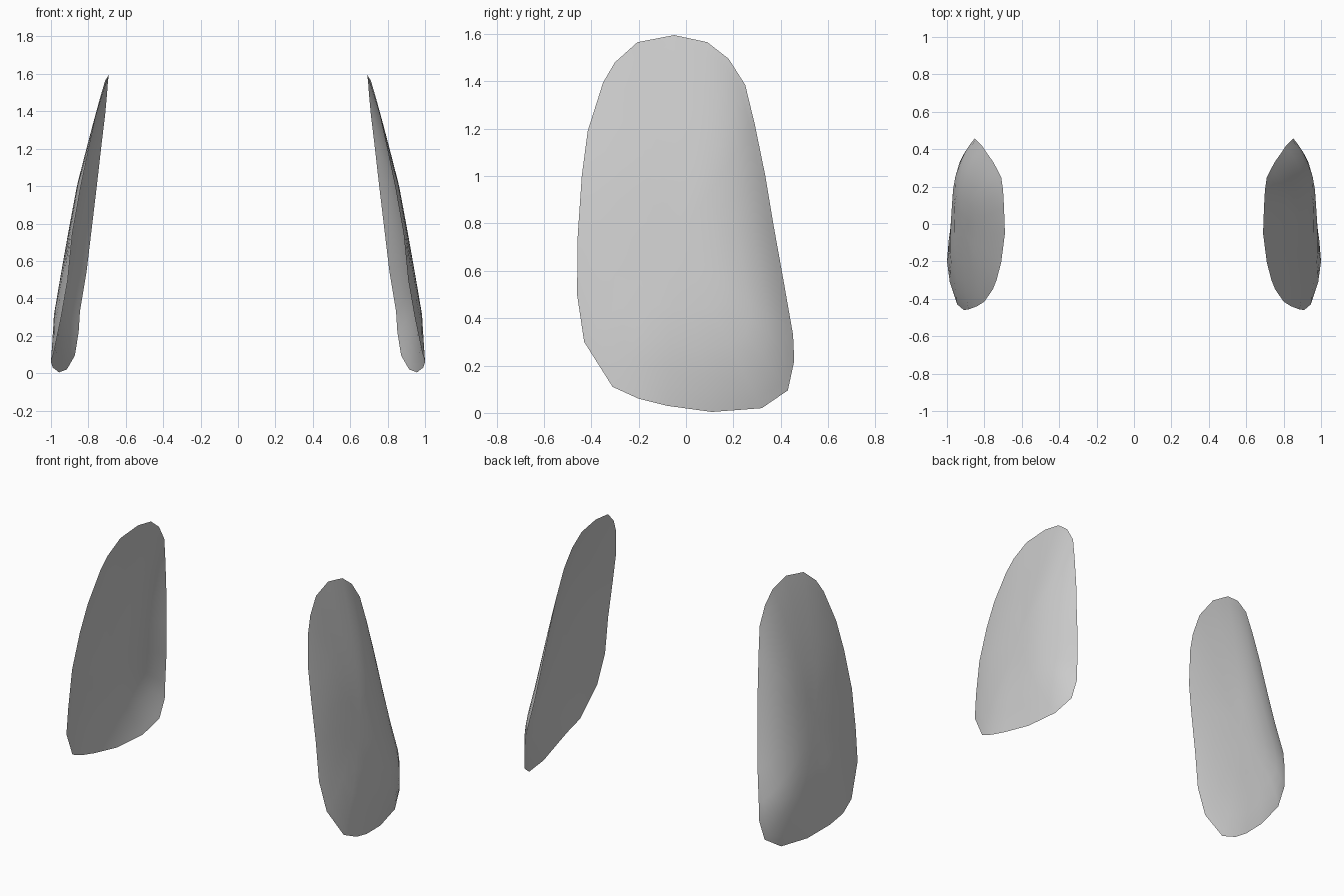
import bpy, bmesh

if "Cube" in bpy.data.objects:
    bpy.data.objects.remove(bpy.data.objects["Cube"])

# Rim of the right-hand shell as (x, y, z)
RIM = [
    (.69, -.05, 1.595), (.695, .09, 1.565), (.70, .18, 1.495), (.71, .25, 1.385),
    (.73, .29, 1.22), (.755, .335, 1.0), (.78, .37, .79), (.81, .415, .54),
    (.845, .452, .33), (.852, .457, .22), (.872, .43, .095), (.915, .32, .02),
    (.957, .11, .004), (.99, -.08, .03), (1.0, -.20, .06), (.985, -.31, .11),
    (.945, -.43, .30), (.91, -.46, .50), (.885, -.457, .75), (.84, -.44, 1.0),
    (.80, -.415, 1.19), (.755, -.35, 1.395), (.735, -.30, 1.48), (.71, -.205, 1.565),
]
# Outermost line of the bulge as (z, x)
RIDGE = [(0, 1.0), (.32, .983), (.7, .917), (1.0, .862), (1.25, .80), (1.6, .715)]
CENTRE = (-.04, .72)
RINGS = [1, .95, .88, .78, .62, .4, .2]


def ridge(z):
    for (z0, x0), (z1, x1) in zip(RIDGE, RIDGE[1:]):
        if z <= z1:
            return x0 + (x1 - x0) * (z - z0) / (z1 - z0)
    return RIDGE[-1][1]


def make_shell(name, side):
    bm = bmesh.new()
    rings = []
    # Concentric rings, curling inwards towards the rim
    for s in RINGS:
        ring = []
        for x, y, z in RIM:
            py = CENTRE[0] + (y - CENTRE[0]) * s
            pz = CENTRE[1] + (z - CENTRE[1]) * s
            px = ridge(pz) - (ridge(z) - x) * s ** 3.3
            ring.append(bm.verts.new((side * px, py, pz)))
        rings.append(ring)
    n = len(RIM)
    for a, b in zip(rings, rings[1:]):
        for i in range(n):
            j = (i + 1) % n
            bm.faces.new((a[i], a[j], b[j], b[i]))
    mid = bm.verts.new((side * ridge(CENTRE[1]), *CENTRE))
    for i in range(n):
        bm.faces.new((rings[-1][i], rings[-1][(i + 1) % n], mid))
    # Make the normals face outwards
    bm.normal_update()
    if sum(f.normal.x * f.calc_area() for f in bm.faces) * side < 0:
        bmesh.ops.reverse_faces(bm, faces=bm.faces[:])
    for f in bm.faces:
        f.smooth = True
    me = bpy.data.meshes.new(name)
    bm.to_mesh(me)
    bm.free()
    bpy.context.collection.objects.link(bpy.data.objects.new(name, me))


make_shell("right_side_shell", 1)
make_shell("left_side_shell", -1)
